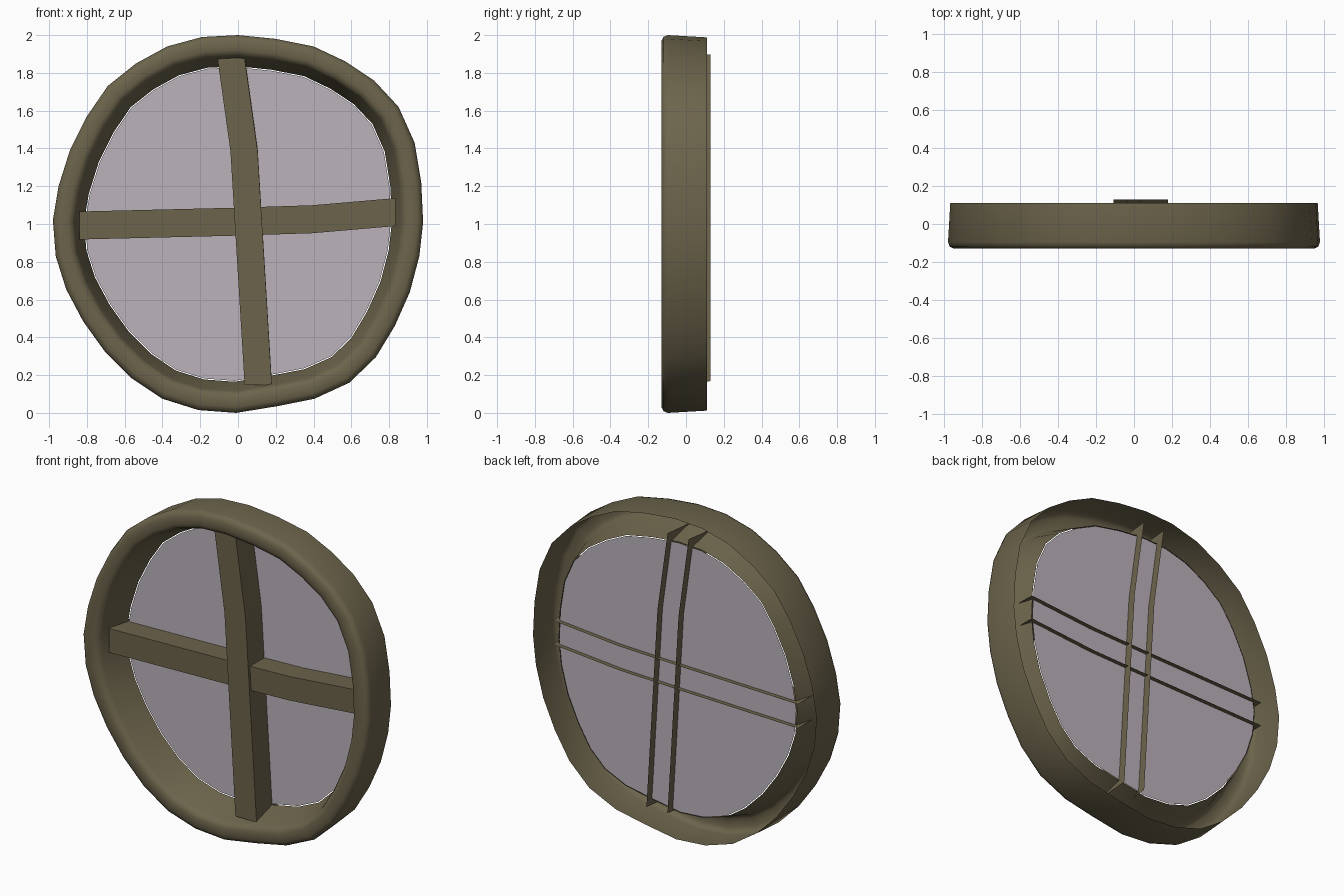
import bpy, bmesh, math
from mathutils import Vector

if "Cube" in bpy.data.objects:
    bpy.data.objects.remove(bpy.data.objects["Cube"])


def material(name, color):
    m = bpy.data.materials.new(name)
    m.diffuse_color = (*color, 1)
    m.use_nodes = True
    m.node_tree.nodes["Principled BSDF"].inputs["Base Color"].default_value = m.diffuse_color
    return m


WOOD = material("olive_wood", (0.150, 0.127, 0.071))
GLASS = material("mauve_glass", (0.50, 0.455, 0.50))

# Wobbly outer outline (x, z), clockwise seen from the front
OUTLINE = [(0, 2), (.20, 1.98), (.40, 1.94), (.57, 1.86), (.72, 1.76), (.85, 1.62),
           (.935, 1.43), (.97, 1.22), (.98, 1.01), (.96, .83), (.91, .64), (.83, .46),
           (.73, .295), (.59, .16), (.405, .075), (.205, .035), (-.01, 0), (-.21, .015),
           (-.40, .075), (-.565, .185), (-.705, .325), (-.82, .485), (-.91, .655),
           (-.965, .83), (-.98, 1.02), (-.95, 1.20), (-.89, 1.39), (-.80, 1.57),
           (-.69, 1.73), (-.54, 1.85), (-.375, 1.94), (-.19, 1.99)]
N = len(OUTLINE)


def ring(inset, y):
    """Outline moved inward by inset, at depth y."""
    pts = []
    for i, (x, z) in enumerate(OUTLINE):
        px, pz = OUTLINE[i - 1]
        nx, nz = OUTLINE[(i + 1) % N]
        inward = Vector((nz - pz, px - nx)).normalized() * inset
        pts.append((x + inward.x, y, z + inward.y))
    return pts


def build(name, verts, faces, mat, recalc=False):
    me = bpy.data.meshes.new(name)
    me.from_pydata(verts, [], faces)
    if recalc:
        bm = bmesh.new()
        bm.from_mesh(me)
        bmesh.ops.recalc_face_normals(bm, faces=bm.faces)
        bm.to_mesh(me)
        bm.free()
    me.materials.append(mat)
    ob = bpy.data.objects.new(name, me)
    bpy.context.collection.objects.link(ob)
    return ob


# Frame: shell open at the back, rounded front lip, sloping inner wall
PROFILE = [(.012, .11), (0, -.095), (.008, -.118), (.03, -.13), (.08, -.13),
           (.103, -.12), (.115, -.095), (.165, .08)]
verts = [p for inset, y in PROFILE for p in ring(inset, y)]
faces = []
for j in range(len(PROFILE) - 1):
    for i in range(N):
        k = (i + 1) % N
        faces.append((j * N + i, (j + 1) * N + i, (j + 1) * N + k, j * N + k))
frame = build("frame", verts, faces, WOOD)
bpy.context.view_layer.objects.active = frame
frame.select_set(True)
bpy.ops.object.shade_smooth_by_angle(angle=math.radians(45))

# Glass pane, a hair smaller than the opening
build("glass_pane", ring(.170, .08), [tuple(reversed(range(N)))], GLASS)


def bar(name, path, side, y_front, y_back, lift):
    """Bent channel, open at the back, with a slight upward lean to the rear."""
    verts, faces = [], []
    for x, z in path:
        for s, y, dz in ((-1, y_back, lift), (-1, y_front, 0), (1, y_front, 0), (1, y_back, lift)):
            verts.append((x + s * side[0], y, z + s * side[1] + dz))
    for i in range(len(path) - 1):
        for c in range(3):
            a = i * 4 + c
            faces.append((a, a + 1, a + 5, a + 4))
    build(name, verts, faces, WOOD, True)


# Crossing glazing bars
bar("vertical_bar", [(-.037, 1.878), (.032, 1.385), (.107, .148)], (.072, 0), -.075, .13, .02)
bar("horizontal_bar", [(-.84, .992), (-.02, 1.012), (.39, 1.025), (.835, 1.063)],
    (0, .074), -.058, .108, 0)
